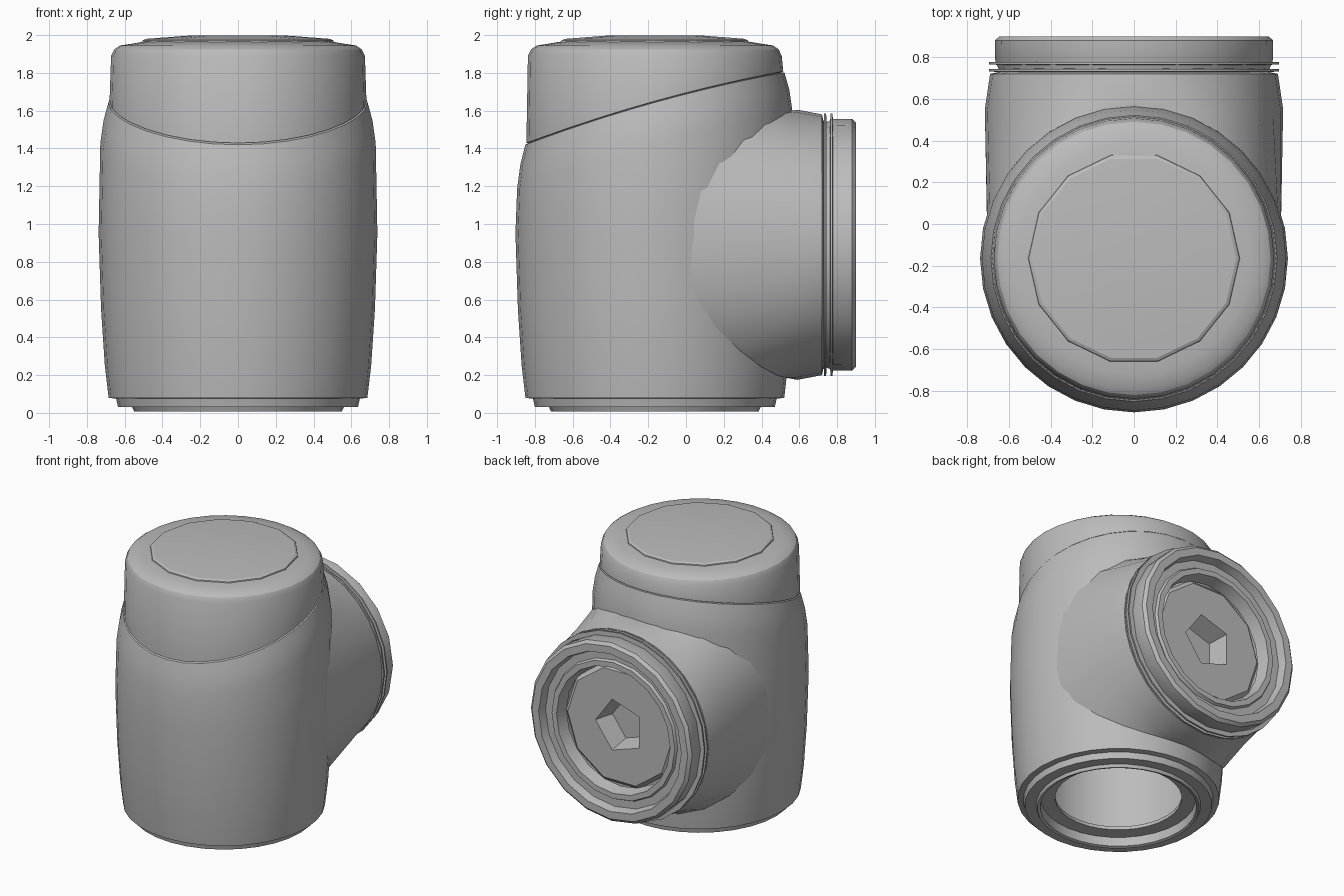
import bpy, bmesh
from math import sin, cos, pi, sqrt, radians
from mathutils import Vector

cube = bpy.data.objects.get("Cube")
if cube:
    bpy.data.objects.remove(cube, do_unlink=True)

AXIS_Y = -0.165   # vertical axis of the body
PORT_Z = 0.89     # height of the rear port axis

grey = bpy.data.materials.new("plain grey")
grey.use_nodes = True
colour = (0.5, 0.5, 0.5, 1)
grey.diffuse_color = colour
grey.node_tree.nodes["Principled BSDF"].inputs["Base Color"].default_value = colour


def seam(y):
    """Height of the slanted joint between body and lid."""
    return 1.692 + 0.256 * y - 0.07 * y * y


def loft(name, rings, cap_start=False, cap_end=False, smooth=30):
    """Skin a list of equally long closed rings of points."""
    bm = bmesh.new()
    loops = [[bm.verts.new(p) for p in ring] for ring in rings]
    n = len(loops[0])
    for a, b in zip(loops, loops[1:]):
        for i in range(n):
            j = (i + 1) % n
            bm.faces.new((a[i], a[j], b[j], b[i]))
    if cap_start:
        bm.faces.new(loops[0][::-1])
    if cap_end:
        bm.faces.new(loops[-1])
    bmesh.ops.recalc_face_normals(bm, faces=bm.faces)
    mesh = bpy.data.meshes.new(name)
    bm.to_mesh(mesh)
    bm.free()
    obj = bpy.data.objects.new(name, mesh)
    bpy.context.collection.objects.link(obj)
    mesh.materials.append(grey)
    bpy.ops.object.select_all(action='DESELECT')
    obj.select_set(True)
    bpy.context.view_layer.objects.active = obj
    bpy.ops.object.shade_smooth_by_angle(angle=radians(smooth))


def upright(r, z, n=32):
    """Ring round the vertical axis; z is a height or a function of y."""
    ring = []
    for i in range(n):
        a = 2 * pi * i / n
        y = AXIS_Y + r * sin(a)
        ring.append(Vector((r * cos(a), y, z(y) if callable(z) else z)))
    return ring


def rearward(r, y, n=24, flare=0.0):
    """Ring round the port axis; y is a depth or a function of x."""
    ring = []
    for i in range(n):
        a = 2 * pi * i / n
        radius = r + flare * sin(2 * a) ** 2
        x = radius * cos(a)
        ring.append(Vector((x, y(x) if callable(y) else y, PORT_Z + radius * sin(a))))
    return ring


# Hollow barrel body: cavity, inner lip, stepped foot, bulging wall, slanted rim
body = [(0.56, 1.75), (0.56, 0.12), (0.43, 0.11), (0.43, 0.085), (0.525, 0.08),
        (0.53, 0.015), (0.55, 0.008), (0.56, 0.03), (0.635, 0.03),
        (0.645, 0.075), (0.685, 0.08), (0.705, 0.25), (0.725, 0.55), (0.738, 0.95)]
rings = [upright(r, z) for r, z in body]
for r, drop in ((0.729, 0.22), (0.712, 0.1), (0.686, 0.004), (0.66, 0.0)):
    rings.append(upright(r, lambda y, d=drop: seam(y) - d))
loft("body", rings, cap_start=True)

# Lid with a slanted lower edge and a rounded shoulder
lid = [(0.64, lambda y: seam(y) - 0.01), (0.68, lambda y: seam(y) + 0.003),
       (0.672, 1.89), (0.655, 1.925), (0.625, 1.945), (0.56, 1.955), (0.5, 1.965)]
loft("lid", [upright(r, z) for r, z in lid], cap_end=True)

# Shallow button on the lid
loft("top_button", [upright(r, z, 14) for r, z in
                    ((0.51, 1.955), (0.505, 1.972), (0.49, 1.98), (0.25, 1.998))],
     cap_end=True, smooth=20)


def saddle(x):
    """Depth just inside the body wall, where the port grows out."""
    return AXIS_Y + sqrt(max(0.735 ** 2 - x * x, 0)) - 0.03


# Port neck flaring out of the back
neck = [(0.705, saddle, 0.085), (0.715, lambda x: max(saddle(x), 0.5) + 0.05, 0.01),
        (0.69, 0.72, 0), (0.64, 0.73, 0)]
loft("port_neck", [rearward(r, y, 32, flare) for r, y, flare in neck])

# Two thin flanges round the port
for name, y in (("inner_flange", 0.728), ("outer_flange", 0.762)):
    loft(name, [rearward(r, y + d) for r, d in
                ((0.63, 0), (0.695, 0.003), (0.695, 0.014), (0.63, 0.017))])

# Port collar with stepped, recessed rings
collar = [(0.64, 0.72), (0.665, 0.78), (0.667, 0.88), (0.645, 0.9), (0.59, 0.9),
          (0.575, 0.84), (0.52, 0.84), (0.51, 0.86), (0.47, 0.86), (0.45, 0.77)]
loft("port_collar", [rearward(r, y, 20) for r, y in collar])

# Recessed disc with a five-sided socket
disc = [(0.46, 0.76), (0.43, 0.785)]
socket = [(0.2, 0.785), (0.16, 0.64)]
rings = [rearward(r, y, 10) for r, y in disc]
for r, y in socket:
    corners = rearward(r, y, 5)
    rings.append([p for i, c in enumerate(corners)
                  for p in (c, (c + corners[(i + 1) % 5]) / 2)])
loft("port_disc", rings, cap_end=True, smooth=20)
